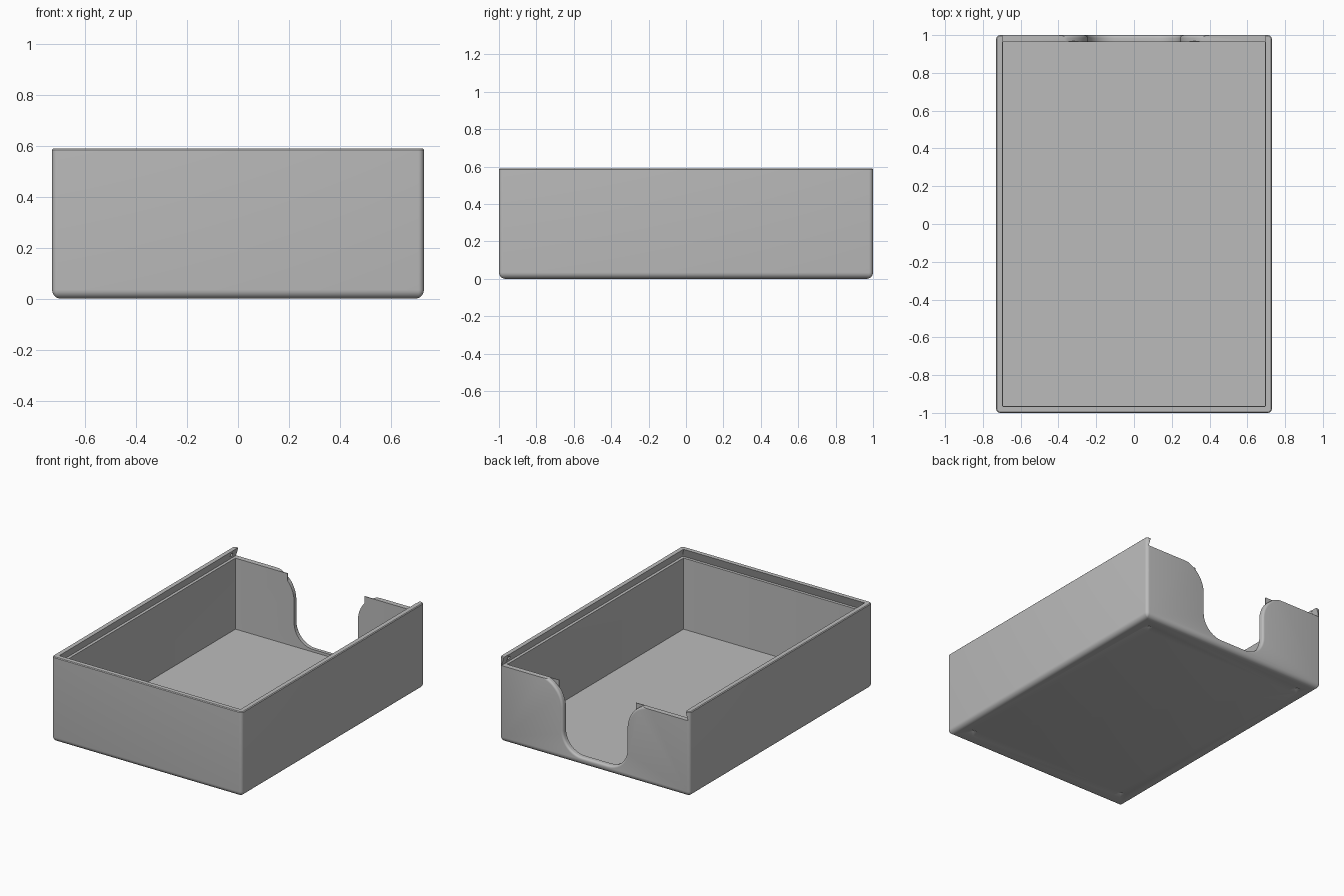
import bpy, bmesh, math
from mathutils import Matrix

cube = bpy.data.objects.get("Cube")
if cube:
    bpy.data.objects.remove(cube, do_unlink=True)

HX, HY, HEIGHT = 0.73, 1.0, 0.59
LEDGE, FLOOR, WALL = 0.53, 0.037, 0.036

grey = bpy.data.materials.new("plain_grey")
grey.use_nodes = True
colour = (0.5, 0.5, 0.5, 1)
grey.diffuse_color = colour
grey.node_tree.nodes["Principled BSDF"].inputs["Base Color"].default_value = colour


def finish(name, bm):
    bmesh.ops.recalc_face_normals(bm, faces=bm.faces)
    mesh = bpy.data.meshes.new(name)
    bm.to_mesh(mesh)
    bm.free()
    mesh.materials.append(grey)
    ob = bpy.data.objects.new(name, mesh)
    bpy.context.collection.objects.link(ob)
    return ob


def loft(name, rings):
    """Skin a closed solid through rings with equal point counts."""
    bm = bmesh.new()
    loops = [[bm.verts.new(p) for p in ring] for ring in rings]
    for a, b in zip(loops, loops[1:]):
        for i in range(len(a)):
            j = (i + 1) % len(a)
            bm.faces.new((a[i], a[j], b[j], b[i]))
    bm.faces.new(loops[0])
    bm.faces.new(loops[-1])
    return finish(name, bm)


def prism(name, profile, y0, y1):
    """Extrude an x-z profile along y."""
    return loft(name, [[(x, y, z) for x, z in profile] for y in (y0, y1)])


def arc(cx, cz, r, start, end, steps=10):
    angles = [math.radians(start + (end - start) * i / steps) for i in range(steps + 1)]
    return [(cx + r * math.cos(a), cz + r * math.sin(a)) for a in angles]


def rounded_ring(inset, z, radius=0.022):
    """Rounded rectangle, shrunk from the outer footprint."""
    r = max(radius - inset, 0.001)
    x, y = HX - inset - r, HY - inset - r
    pts = []
    for sx, sy, start in ((1, 1, 0), (-1, 1, 90), (-1, -1, 180), (1, -1, 270)):
        pts += arc(sx * x, sy * y, r, start, start + 90, 5)
    return [(px, py, z) for px, py in pts]


def cut(target, cutter):
    cutter.hide_render = True
    mod = target.modifiers.new("cut", "BOOLEAN")
    mod.object = cutter
    mod.operation = "DIFFERENCE"
    mod.solver = "EXACT"
    bpy.context.view_layer.objects.active = target
    bpy.ops.object.modifier_apply(modifier=mod.name)
    bpy.data.objects.remove(cutter, do_unlink=True)


# Tray shell: rounded base, straight walls, dovetail lid groove, ledge and floor
base = 0.035
sections = []
for i in range(7):
    a = math.radians(15 * i)
    sections.append((base * (1 - math.sin(a)), base * (1 - math.cos(a))))
sections += [(0, HEIGHT - 0.005), (0.005, HEIGHT), (WALL - 0.001, HEIGHT),
             (0.016, LEDGE), (WALL, LEDGE), (WALL, FLOOR)]
tray = loft("tray", [rounded_ring(d, z) for d, z in sections])

# Lid slot, open through the back
slot = [(0.715, LEDGE - 0.001), (0.691, 0.61), (-0.691, 0.61), (-0.715, LEDGE - 0.001)]
cut(tray, prism("slot_cutter", slot, 0.95, 1.1))


# Thumb cutout in the back wall, with a rounded outer edge
def cutout_profile(e):
    half = arc(0.1, 0.2, 0.145 + e, -90, 0) + arc(0.44, 0.35, 0.195 - e, 180, 90)
    half.append((0.44, 0.7))
    return half + [(-x, z) for x, z in reversed(half)]


flare = 0.015
steps = [(0.9, 0)]
for i in range(6):
    a = math.radians(18 * i)
    steps.append((1 - flare + flare * math.sin(a), flare * (1 - math.cos(a))))
steps.append((1.1, flare))
cut(tray, loft("cutout_cutter", [[(x, y, z) for x, z in cutout_profile(e)] for y, e in steps]))

# Lid catch dimples near the back of the groove
for side in (-1, 1):
    bm = bmesh.new()
    bmesh.ops.create_cone(bm, cap_ends=True, segments=16, radius1=0.013, radius2=0.013, depth=0.04,
                          matrix=Matrix.Translation((side * 0.7, 0.935, 0.56))
                          @ Matrix.Rotation(math.pi / 2, 4, "Y"))
    cut(tray, finish("catch_cutter", bm))

# Shallow faceted square recesses under the four corners
for sx in (-1, 1):
    for sy in (-1, 1):
        bm = bmesh.new()
        bmesh.ops.create_cone(bm, cap_ends=True, segments=4, radius1=0.085, radius2=0,
                              depth=0.03,
                              matrix=Matrix.Translation((sx * 0.62, sy * 0.88, 0))
                              @ Matrix.Rotation(math.pi / 4, 4, "Z"))
        cut(tray, finish("foot_cutter", bm))

# Thin corner tabs on the inside of the back wall
tabs = []
for side, name in ((-1, "right_tab"), (1, "left_tab")):
    outline = [(0.295, LEDGE), (0.295, 0.445), (0.33, 0.47), (0.46, 0.5), (0.46, LEDGE)]
    tabs.append(prism(name, [(side * x, z - 0.001) for x, z in outline], 0.964, 0.969))

# Smooth the rounded edges, keep the rest sharp
bpy.ops.object.select_all(action="DESELECT")
for ob in [tray] + tabs:
    ob.select_set(True)
bpy.context.view_layer.objects.active = tray
bpy.ops.object.shade_smooth_by_angle(angle=math.radians(30))
